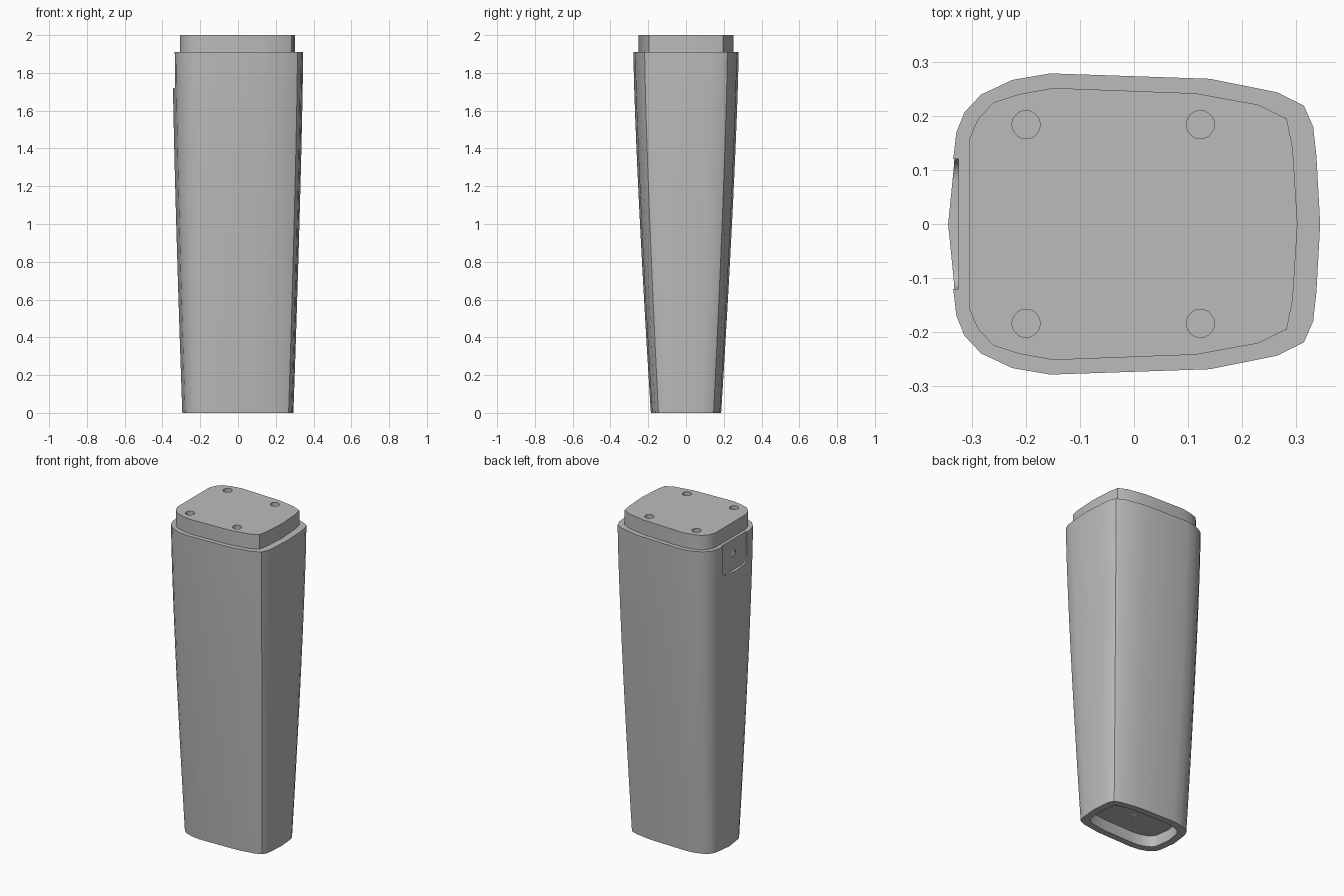
import bpy, bmesh, math
from mathutils import Matrix

if "Cube" in bpy.data.objects:
    bpy.data.objects.remove(bpy.data.objects["Cube"])


def material(name, value):
    m = bpy.data.materials.new(name)
    m.diffuse_color = (value, value, value, 1)
    m.use_nodes = True
    m.node_tree.nodes["Principled BSDF"].inputs["Base Color"].default_value = m.diffuse_color
    return m


GREY = material("mid grey", 0.5)
LIGHT = material("light grey", 0.9)

# Half outlines, from the left middle round the back to the right middle
BODY = [(-.347, 0), (-.335, .12), (-.329, .17), (-.314, .207), (-.283, .24),
        (-.225, .267), (-.155, .279), (.14, .269), (.265, .244), (.315, .219),
        (.332, .18), (.338, .125), (.345, 0)]
PLUG = [(-.306, 0), (-.306, .155), (-.289, .195), (-.26, .225), (-.215, .24),
        (-.15, .252), (.115, .242), (.23, .221), (.283, .195), (.294, .14), (.303, 0)]


def full(half):
    """Mirror a half outline across y = 0, counter-clockwise."""
    return [(x, -y) for x, y in half] + [(x, y) for x, y in half[-2:0:-1]]


def loft(name, outline, levels, mat=GREY):
    """Skin an outline through levels of (z, x scale, y scale) and cap it."""
    bm = bmesh.new()
    rings = [[bm.verts.new((x * sx, y * sy, z)) for x, y in outline] for z, sx, sy in levels]
    n = len(outline)
    for a, b in zip(rings, rings[1:]):
        for i in range(n):
            j = (i + 1) % n
            bm.faces.new((a[i], a[j], b[j], b[i]))
    bm.faces.new(rings[0][::-1])
    bm.faces.new(rings[-1])
    me = bpy.data.meshes.new(name)
    bm.to_mesh(me)
    bm.free()
    me.materials.append(mat)
    ob = bpy.data.objects.new(name, me)
    bpy.context.collection.objects.link(ob)
    return ob


def cylinder(name, r, lo, hi, place, mat=GREY):
    """Cylinder along local z between lo and hi, moved by a matrix."""
    circle = [(r * math.cos(k * math.tau / 24), r * math.sin(k * math.tau / 24)) for k in range(24)]
    ob = loft(name, circle, [(lo, 1, 1), (hi, 1, 1)], mat)
    ob.data.transform(place)
    return ob


def cut(ob, cutters):
    bpy.context.view_layer.objects.active = ob
    for c in cutters:
        mod = ob.modifiers.new("cut", "BOOLEAN")
        mod.operation, mod.solver, mod.object = "DIFFERENCE", "EXACT", c
        bpy.ops.object.modifier_apply(modifier=mod.name)
        bpy.data.objects.remove(c)


def smooth(ob):
    bpy.ops.object.select_all(action="DESELECT")
    ob.select_set(True)
    bpy.context.view_layer.objects.active = ob
    bpy.ops.object.shade_smooth_by_angle(angle=math.radians(32))


# Tapered leg body, slightly convex
levels = []
for k in range(13):
    t = k / 12
    f = 1 - (1 - t) ** 1.3
    levels.append((1.91 * t, .85 + .15 * f, .667 + .333 * f))
body = loft("leg_body", full(BODY), levels)

# Recess under the foot
recess = loft("foot_recess", full(BODY), [(-.1, .72, .52), (.07, .72, .52)])

# Notch in the left side, open at the top, with round lower corners
r, w, low = .04, .12, 1.72
arc = [(w - r + r * math.sin(a), low + r - r * math.cos(a))
       for a in [k * math.pi / 12 for k in range(7)]]
notch_outline = [(y, z) for y, z in arc] + [(w, 2.05), (-w, 2.05)] + [(-y, z) for y, z in arc[::-1]]
notch = loft("side_notch", notch_outline, [(-.5, 1, 1), (-.325, 1, 1)])
notch.data.transform(Matrix(((0, 0, 1, 0), (1, 0, 0, 0), (0, 1, 0, 0), (0, 0, 0, 1))))

# Small holes in the notch wall and the recess ceiling
side = Matrix.Translation((-.325, 0, 1.82)) @ Matrix.Rotation(math.pi / 2, 4, "Y")
under = Matrix.Translation((0, 0, .07))
cut(body, [recess, notch,
           cylinder("side_hole", .02, -.03, .03, side),
           cylinder("foot_hole", .02, -.03, .03, under)])
smooth(body)
cylinder("side_hole_insert", .019, .004, .028, side, LIGHT)
cylinder("foot_hole_insert", .019, .004, .028, under, LIGHT)

# Mounting plug on top with four blind screw holes
plug = loft("top_plug", full(PLUG), [(1.91, 1, 1), (2.0, 1, 1)])
cut(plug, [cylinder("screw_hole", .026, -.06, .05, Matrix.Translation((x, y, 2)))
           for x in (-.2, .123) for y in (-.184, .184)])
smooth(plug)
